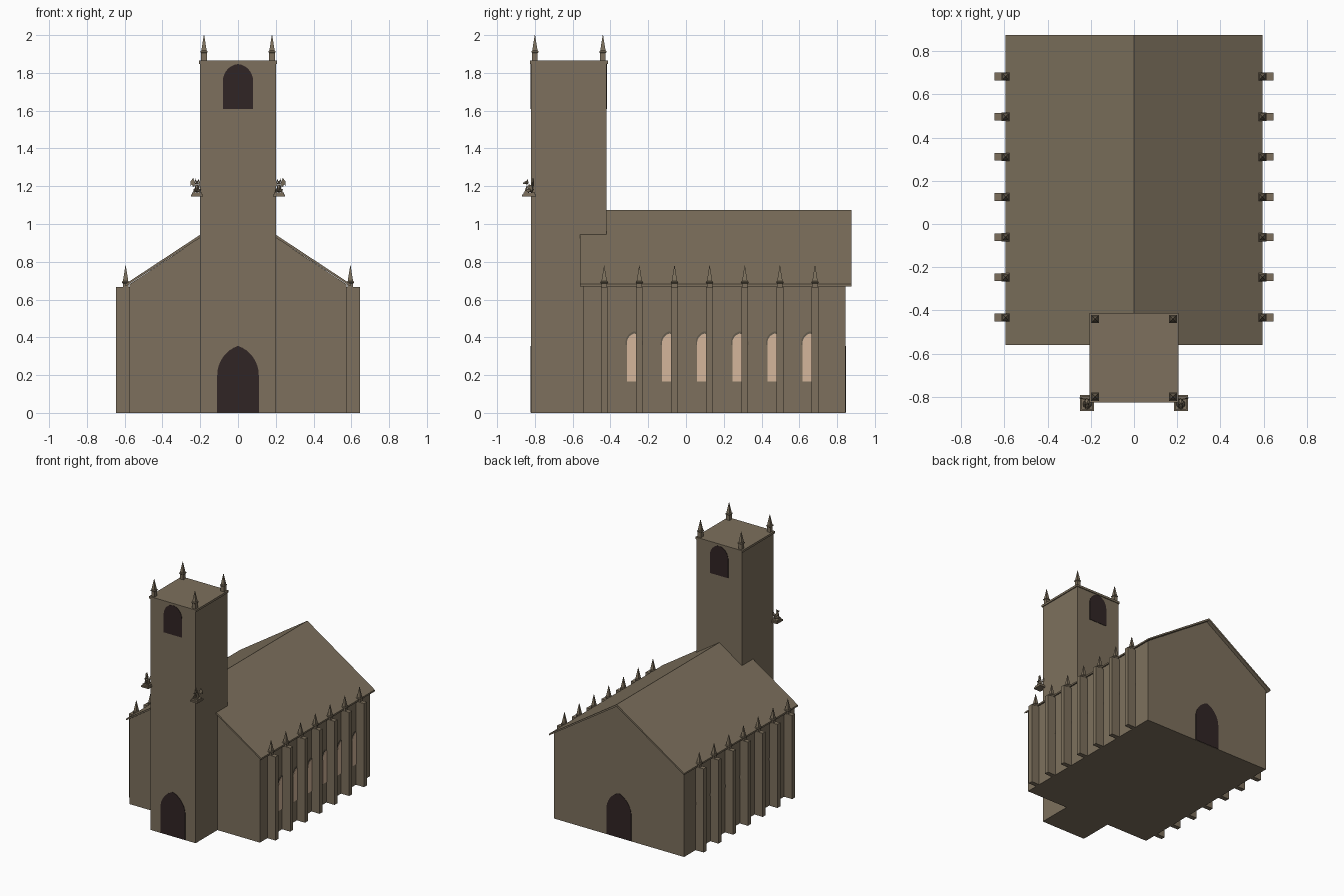
import bpy, bmesh, math
from mathutils import Matrix, Vector

cube = bpy.data.objects.get("Cube")
if cube:
    bpy.data.objects.remove(cube, do_unlink=True)


def material(name, colour):
    m = bpy.data.materials.new(name)
    m.use_nodes = True
    m.diffuse_color = (*colour, 1)
    node = next(n for n in m.node_tree.nodes if n.type == 'BSDF_PRINCIPLED')
    node.inputs["Base Color"].default_value = (*colour, 1)
    node.inputs["Roughness"].default_value = 0.9
    return m


STONE = material("brown stone", (0.205, 0.163, 0.109))
SHADE = material("dark stone", (0.13, 0.108, 0.078))
DARK = material("dark opening", (0.03, 0.018, 0.018))
GLASS = material("warm window", (0.66, 0.47, 0.33))


def finish(name, bm, mat):
    bmesh.ops.recalc_face_normals(bm, faces=bm.faces)
    me = bpy.data.meshes.new(name)
    bm.to_mesh(me)
    bm.free()
    me.materials.append(mat)
    ob = bpy.data.objects.new(name, me)
    bpy.context.collection.objects.link(ob)
    return ob


def prism(name, profile, axis, lo, hi, mat):
    """Extrude a profile of (horizontal, z) points along x or y."""
    bm = bmesh.new()
    place = (lambda a, b, d: (d, a, b)) if axis == 'x' else (lambda a, b, d: (a, d, b))
    near = [bm.verts.new(place(a, b, lo)) for a, b in profile]
    far = [bm.verts.new(place(a, b, hi)) for a, b in profile]
    bm.faces.new(near)
    bm.faces.new(far[::-1])
    n = len(profile)
    for i in range(n):
        j = (i + 1) % n
        bm.faces.new((near[i], near[j], far[j], far[i]))
    return finish(name, bm, mat)


def box(name, x0, x1, y0, y1, z0, z1, mat=STONE):
    return prism(name, [(x0, z0), (x1, z0), (x1, z1), (x0, z1)], 'y', y0, y1, mat)


def arch(centre, w, base, spring, apex, steps=8):
    """Pointed arch outline made of two arcs."""
    h = apex - spring
    c = (h * h - w * w) / (2 * w)
    end = math.atan2(h, c)
    right = [(-c + (w + c) * math.cos(end * i / steps),
              spring + (w + c) * math.sin(end * i / steps)) for i in range(steps + 1)]
    pts = [(-w, base), (w, base)] + right + [(-a, b) for a, b in right[-2::-1]]
    return [(centre + a, b) for a, b in pts]


def pinnacle(name, x, y, z):
    """Square post with a small moulding and a tall spire."""
    bm = bmesh.new()
    rings = []
    for r, h in ((0.015, 0), (0.015, 0.04), (0.019, 0.044), (0.019, 0.05),
                 (0.014, 0.054), (0.001, 0.135)):
        rings.append([bm.verts.new((x + r * a, y + r * b, z + h))
                      for a, b in ((-1, -1), (1, -1), (1, 1), (-1, 1))])
    for low, high in zip(rings, rings[1:]):
        for i in range(4):
            j = (i + 1) % 4
            bm.faces.new((low[i], low[j], high[j], high[i]))
    bm.faces.new(rings[0])
    bm.faces.new(rings[-1])
    finish(name, bm, STONE)


def gargoyle(name, x, y, z):
    """Crouching winged figure on a stepped plinth, facing the front."""
    bm = bmesh.new()
    base = Matrix.Translation((x, y, z))

    def place(px, py, pz, sx, sy, sz, tilt=0):
        return (base @ Matrix.Translation((px, py, pz)) @ Matrix.Rotation(tilt, 4, 'X')
                @ Matrix.Diagonal((sx, sy, sz, 1)))

    def block(*a):
        bmesh.ops.create_cube(bm, size=1, matrix=place(*a))

    def ball(*a):
        bmesh.ops.create_icosphere(bm, subdivisions=1, radius=1, matrix=place(*a))

    block(0, 0, 0.006, 0.064, 0.074, 0.012)
    block(0, 0, 0.017, 0.052, 0.06, 0.012)
    ball(0, 0.006, 0.043, 0.014, 0.016, 0.024, 0.35)
    ball(0, -0.014, 0.074, 0.010, 0.012, 0.011)
    block(0, -0.026, 0.071, 0.009, 0.012, 0.007)
    for s in (-1, 1):
        ball(s * 0.014, -0.004, 0.033, 0.007, 0.015, 0.011)
        block(s * 0.014, -0.018, 0.026, 0.009, 0.016, 0.006)
        block(s * 0.008, -0.016, 0.042, 0.006, 0.007, 0.034, -0.3)
        bmesh.ops.create_cone(bm, segments=4, radius1=0.004, radius2=0, depth=0.016,
                              cap_ends=True, matrix=place(s * 0.007, -0.01, 0.088, 1, 1, 1))
        # folded wing with a scalloped lower edge
        outline = [(0.005, 0.045), (0.008, 0.07), (0.02, 0.098), (0.034, 0.082),
                   (0.036, 0.056), (0.027, 0.066), (0.021, 0.048), (0.015, 0.058)]
        sides = [[bm.verts.new(base @ Vector((s * a, 0.014 + a * 0.2 + d, b)))
                  for a, b in outline] for d in (0, 0.005)]
        bm.faces.new(sides[0])
        bm.faces.new(sides[1][::-1])
        for i in range(len(outline)):
            j = (i + 1) % len(outline)
            bm.faces.new((sides[0][i], sides[0][j], sides[1][j], sides[1][i]))
    finish(name, bm, STONE)


# Nave walls with gables
prism("nave", [(-0.575, 0), (0.575, 0), (0.575, 0.68), (0, 1.06), (-0.575, 0.68)],
      'y', -0.545, 0.845, STONE)

# Pitched roof slab
prism("roof", [(-0.595, 0.67), (-0.595, 0.683), (0, 1.075), (0.595, 0.683),
               (0.595, 0.67), (0, 1.058)], 'y', -0.56, 0.875, STONE)

# Tower with cornice and corner pinnacles
box("tower", -0.2, 0.2, -0.82, -0.42, 0, 1.85)
box("tower_cornice", -0.207, 0.207, -0.827, -0.413, 1.848, 1.865)
for x in (-0.18, 0.18):
    for y in (-0.8, -0.44):
        pinnacle("tower_pinnacle", x, y, 1.865)

# Doors and belfry openings
door = arch(0, 0.11, 0.002, 0.2, 0.355)
belfry = arch(0, 0.08, 1.61, 1.757, 1.847)
prism("front_door", door, 'y', -0.823, -0.818, DARK)
prism("back_door", door, 'y', 0.843, 0.848, DARK)
prism("front_belfry_opening", belfry, 'y', -0.823, -0.818, DARK)
prism("back_belfry_opening", belfry, 'y', -0.422, -0.417, DARK)

# Buttresses, side windows and gargoyles, mirrored on both sides
for s, side in ((-1, "right"), (1, "left")):
    for i in range(7):
        y = -0.433 + i * 0.186
        x0, x1 = sorted((s * 0.57, s * 0.647))
        box(side + "_buttress", x0, x1, y - 0.018, y + 0.018, 0, 0.667)
        pinnacle(side + "_buttress_pinnacle", s * 0.595, y, 0.645)
        if i:
            wy = y - 0.027
            x0, x1 = sorted((s * 0.573, s * 0.577))
            prism(side + "_window_arch", arch(wy, 0.046, 0.36, 0.372, 0.432),
                  'x', x0, x1, SHADE)
            x0, x1 = sorted((s * 0.573, s * 0.579))
            prism(side + "_window", arch(wy, 0.039, 0.165, 0.37, 0.42),
                  'x', x0, x1, GLASS)
    gargoyle(side + "_gargoyle", s * 0.217, -0.83, 1.145)
